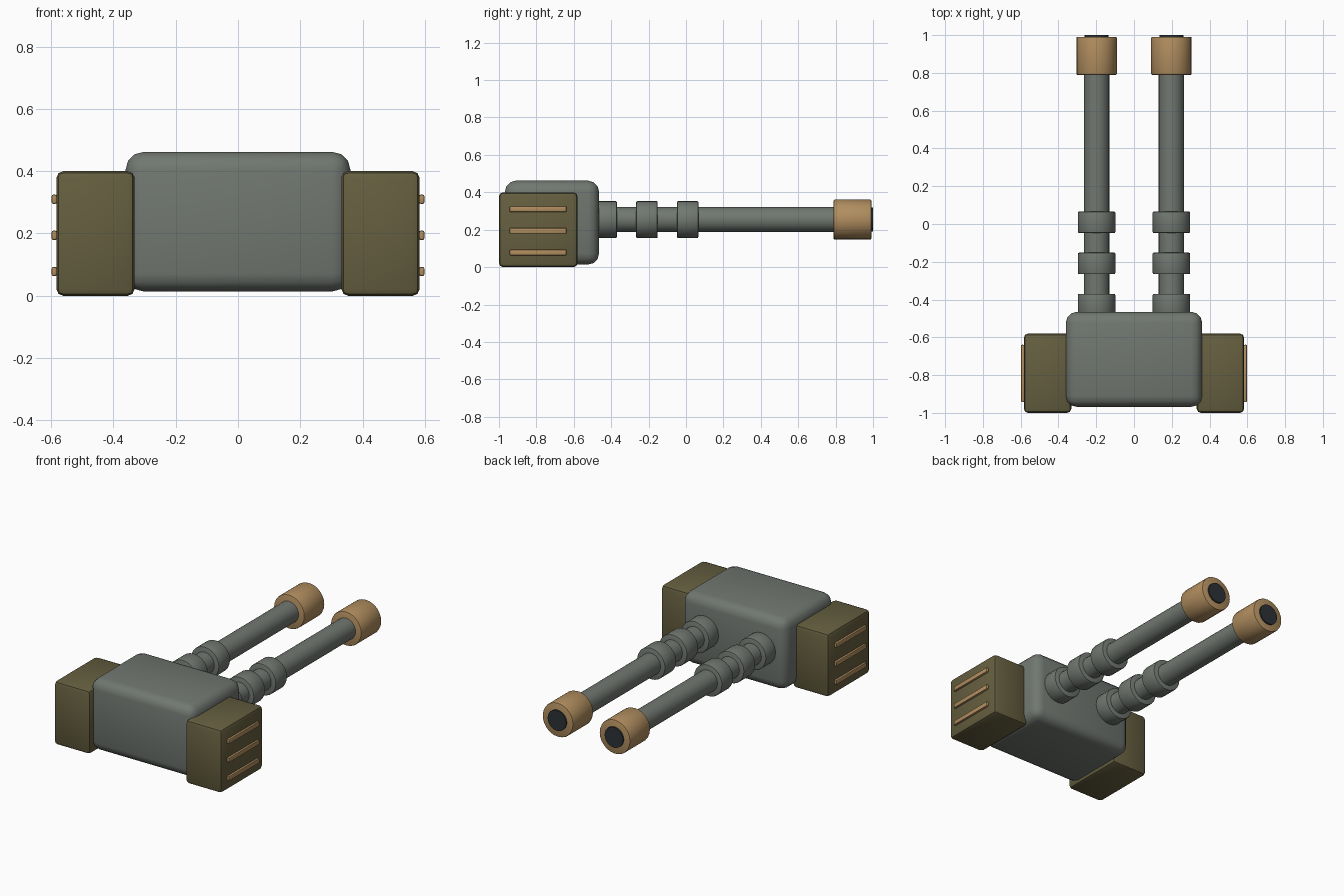
import bpy, math

if "Cube" in bpy.data.objects:
    bpy.data.objects.remove(bpy.data.objects["Cube"])


def mat(name, rgb):
    m = bpy.data.materials.new(name)
    m.diffuse_color = (*rgb, 1)
    m.use_nodes = True
    m.node_tree.nodes["Principled BSDF"].inputs["Base Color"].default_value = m.diffuse_color
    return m


GREY = mat("gunmetal grey", (0.165, 0.185, 0.165))
OLIVE = mat("olive", (0.13, 0.113, 0.05))
BRASS = mat("brass", (0.44, 0.27, 0.115))
DARK = mat("dark bore", (0.025, 0.032, 0.036))


def finish(ob, name, material, bevel, segments):
    ob.name = name
    ob.data.materials.append(material)
    if bevel:
        b = ob.modifiers.new("bevel", "BEVEL")
        b.width = bevel
        b.segments = segments
        b.limit_method = "ANGLE"
        b.angle_limit = math.radians(40)
        bpy.ops.object.modifier_apply(modifier=b.name)
    bpy.ops.object.shade_smooth_by_angle(angle=math.radians(40))


def box(name, lo, hi, material, bevel, segments=2):
    bpy.ops.mesh.primitive_cube_add(size=1, location=[(a + b) / 2 for a, b in zip(lo, hi)])
    ob = bpy.context.object
    ob.scale = [b - a for a, b in zip(lo, hi)]
    bpy.ops.object.transform_apply(location=False, rotation=False, scale=True)
    finish(ob, name, material, bevel, segments)


def tube(name, x, y0, y1, r, material, bevel=0.0):
    bpy.ops.mesh.primitive_cylinder_add(vertices=24, radius=r, depth=y1 - y0,
                                        location=(x, (y0 + y1) / 2, 0.254),
                                        rotation=(math.pi / 2, 0, 0))
    finish(bpy.context.object, name, material, bevel, 2)


# central housing
box("housing", (-0.361, -0.968, 0.014), (0.361, -0.465, 0.462), GREY, 0.058, 3)

for side, s in (("left", -1), ("right", 1)):
    # side ammunition box with three raised ribs
    xs = sorted((s * 0.332, s * 0.583))
    box(side + "_side_box", (xs[0], -1.0, 0.0), (xs[1], -0.58, 0.40), OLIVE, 0.022, 2)
    xs = sorted((s * 0.582, s * 0.598))
    for i, z in enumerate((0.078, 0.194, 0.310)):
        box(f"{side}_rib_{i + 1}", (xs[0], -0.943, z - 0.015), (xs[1], -0.639, z + 0.015),
            BRASS, 0.005, 2)

    # barrel with three collars, muzzle and bore
    x = s * 0.198
    tube(side + "_barrel", x, -0.50, 0.85, 0.067, GREY)
    for i, y in enumerate((-0.427, -0.209, 0.009)):
        tube(f"{side}_collar_{i + 1}", x, y - 0.057, y + 0.057, 0.099, GREY, 0.006)
    tube(side + "_muzzle", x, 0.789, 0.991, 0.107, BRASS, 0.006)
    tube(side + "_bore", x, 0.94, 1.0, 0.064, DARK)
